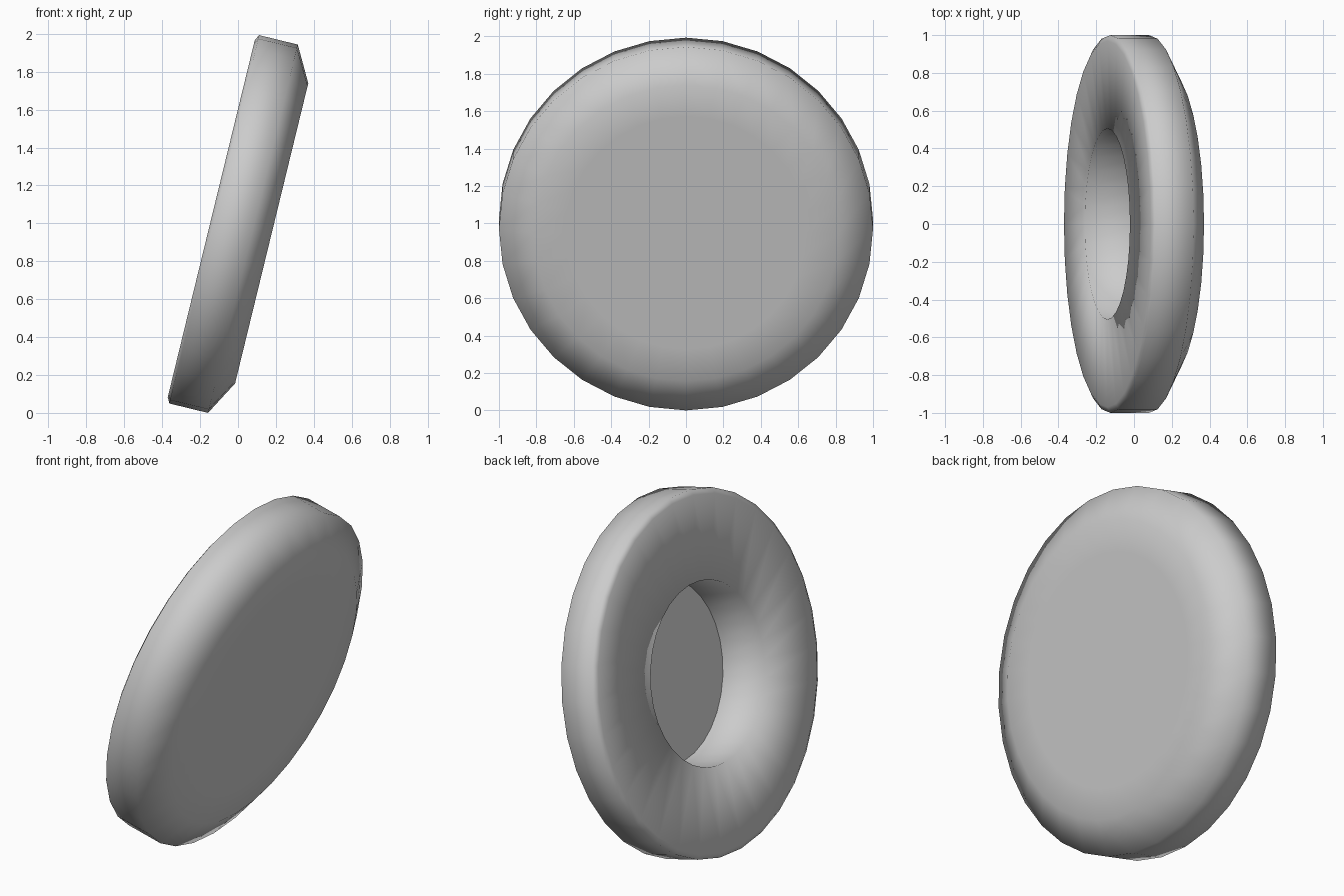
import bpy, bmesh, math
from mathutils import Vector

if "Cube" in bpy.data.objects:
    bpy.data.objects.remove(bpy.data.objects["Cube"])

SIDES = 32
TILT = math.radians(13.7)
axis = Vector((math.cos(TILT), 0, -math.sin(TILT)))   # disc axis
up = Vector((math.sin(TILT), 0, math.cos(TILT)))      # in-plane "up"
side = Vector((0, 1, 0))

# Profile (distance along axis, radius): recess floor -> wall -> back face -> rim -> front face
profile = [(0.136, 0.505), (-0.144, 0.505), (-0.144, 0.97), (-0.128, 1.0),
           (0.082, 1.0), (0.184, 0.815), (0.184, 0.64)]

bm = bmesh.new()
rings = []
for a, r in profile:
    rings.append([bm.verts.new(axis * a + up * r * math.cos(t) + side * r * math.sin(t))
                  for t in (2 * math.pi * i / SIDES for i in range(SIDES))])
for lo, hi in zip(rings, rings[1:]):
    for i in range(SIDES):
        j = (i + 1) % SIDES
        bm.faces.new((lo[i], lo[j], hi[j], hi[i]))

# Recess floor and front cap
floor = bm.faces.new(rings[0])
bm.faces.new(rings[-1])
bmesh.ops.recalc_face_normals(bm, faces=bm.faces)
for f in bm.faces:
    f.smooth = True
for e in floor.edges:
    e.smooth = False

# Stand on the ground, centred in x
xs = [v.co.x for v in bm.verts]
zs = [v.co.z for v in bm.verts]
bmesh.ops.translate(bm, verts=bm.verts, vec=(-(min(xs) + max(xs)) / 2, 0, -min(zs)))

mesh = bpy.data.meshes.new("tilted_disc")
bm.to_mesh(mesh)
bm.free()
obj = bpy.data.objects.new("tilted_disc", mesh)
bpy.context.collection.objects.link(obj)
